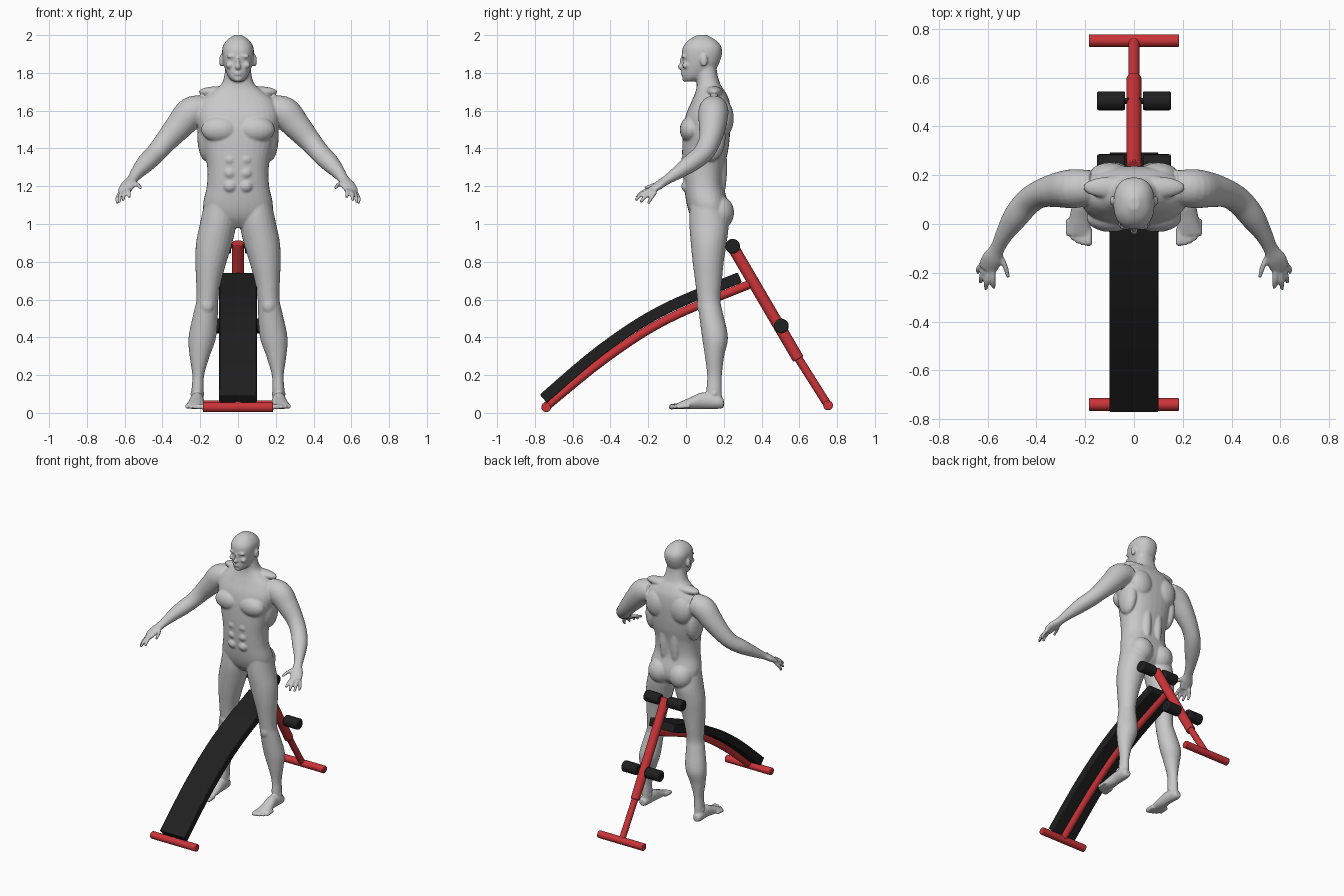
import bpy, bmesh, math
from mathutils import Vector, Matrix

default_cube = bpy.data.objects.get("Cube")
if default_cube:
    bpy.data.objects.remove(default_cube, do_unlink=True)


def material(name, colour):
    mat = bpy.data.materials.new(name)
    mat.use_nodes = True
    mat.diffuse_color = (*colour, 1)
    mat.node_tree.nodes["Principled BSDF"].inputs["Base Color"].default_value = (*colour, 1)
    return mat


GREY = material("mannequin grey", (.58, .58, .58))
RED = material("frame red", (.6, .035, .04))
BLACK = material("pad black", (.014, .014, .014))


def soft_circle(count, power):
    """Unit ring; a power under one makes it slightly boxy."""
    ring = []
    for i in range(count):
        angle = math.tau * i / count
        c, s = math.cos(angle), math.sin(angle)
        ring.append((math.copysign(abs(c) ** power, c), math.copysign(abs(s) ** power, s)))
    return ring


ROUND = soft_circle(24, 1)
BOXY = soft_circle(32, .85)
SQUARE = [(1, 1), (-1, 1), (-1, -1), (1, -1)]
X, Y, Z = Vector((1, 0, 0)), Vector((0, 1, 0)), Vector((0, 0, 1))


def refine(rows, steps=5):
    """Catmull-Rom interpolation of rows of any length."""
    rows = [Vector(r) for r in rows]
    pts = [rows[0]] + rows + [rows[-1]]
    out = []
    for a, b, c, d in zip(pts, pts[1:], pts[2:], pts[3:]):
        for k in range(steps):
            t = k / steps
            out.append(b + (c - a) * (t / 2) + (a * 2 - b * 5 + c * 4 - d) * (t * t / 2)
                       + (b * 3 - a - c * 3 + d) * (t ** 3 / 2))
    return out + [rows[-1]]


def loft(bm, rows, axes=None, ring=ROUND, side=1):
    """Skin rows of (x, y, z, radius, radius); rings follow the path unless axes are given."""
    rows = refine(rows)
    centres = [Vector(r[:3]) for r in rows]
    loops = []
    for i, row in enumerate(rows):
        if axes:
            u, v = axes
        else:
            tangent = centres[min(i + 1, len(rows) - 1)] - centres[max(i - 1, 0)]
            u = tangent.cross(Z).normalized()
            v = u.cross(tangent).normalized()
        loop = []
        for a, b in ring:
            p = centres[i] + u * (a * row[3]) + v * (b * row[4])
            loop.append(bm.verts.new((p.x * side, p.y, p.z)))
        loops.append(loop)
    n = len(ring)
    for lower, upper in zip(loops, loops[1:]):
        for j in range(n):
            k = (j + 1) % n
            bm.faces.new((lower[j], lower[k], upper[k], upper[j]))
    bm.faces.new(loops[0])
    bm.faces.new(loops[-1])


def blob(bm, centre, radii, side=1):
    """Ellipsoid used for a muscle or facial feature."""
    x, y, z = centre
    place = Matrix.Translation((x * side, y, z)) @ Matrix.Diagonal((*radii, 1))
    bmesh.ops.create_uvsphere(bm, u_segments=20, v_segments=12, radius=1, matrix=place)


def finish(bm, name, mat):
    bmesh.ops.recalc_face_normals(bm, faces=bm.faces[:])
    mesh = bpy.data.meshes.new(name)
    bm.to_mesh(mesh)
    bm.free()
    mesh.materials.append(mat)
    obj = bpy.data.objects.new(name, mesh)
    bpy.context.collection.objects.link(obj)
    return obj


def smooth(obj):
    bpy.ops.object.select_all(action='DESELECT')
    obj.select_set(True)
    bpy.context.view_layer.objects.active = obj
    bpy.ops.object.shade_smooth_by_angle(angle=math.radians(40))


def bevel(obj, width):
    mod = obj.modifiers.new("rounded edges", 'BEVEL')
    mod.width, mod.segments = width, 2


def rod(name, start, end, radius, mat, edge=.004):
    """Straight cylinder between two points."""
    start, end = Vector(start), Vector(end)
    span = end - start
    place = Matrix.Translation((start + end) / 2) @ span.to_track_quat('Z', 'Y').to_matrix().to_4x4()
    bm = bmesh.new()
    bmesh.ops.create_cone(bm, cap_ends=True, segments=24, radius1=radius, radius2=radius,
                          depth=span.length, matrix=place)
    obj = finish(bm, name, mat)
    smooth(obj)
    bevel(obj, edge)


# Rows of (height, half width, front y, back y)
TORSO = [(.98, .09, .07, .18), (1.03, .165, .03, .22), (1.1, .185, .005, .225),
         (1.2, .165, -.01, .2), (1.3, .163, -.018, .205), (1.4, .182, -.02, .225),
         (1.5, .208, -.015, .235), (1.58, .22, 0, .238), (1.65, .195, .03, .23),
         (1.7, .135, .05, .208), (1.74, .088, .057, .182), (1.8, .07, .055, .165),
         (1.86, .066, .06, .16)]
HEAD = [(1.755, .026, -.008, .05), (1.775, .048, -.018, .11), (1.81, .065, -.02, .15),
        (1.85, .077, -.018, .175), (1.9, .084, -.022, .19), (1.94, .08, -.014, .186),
        (1.975, .057, .015, .155), (2, .02, .06, .11)]
# Rows of (height, inner x, outer x, front y, back y)
LEG = [(1.1, .015, .18, .02, .2), (1, .01, .202, .018, .225), (.9, .03, .222, .025, .215),
       (.8, .06, .226, .035, .2), (.7, .088, .222, .048, .19), (.6, .104, .22, .06, .182),
       (.53, .106, .235, .068, .195), (.4, .116, .262, .085, .222), (.3, .15, .256, .1, .202),
       (.2, .179, .242, .112, .19), (.12, .182, .246, .108, .19), (.06, .187, .246, .11, .19)]
FOOT = [(.22, .2, .05, .022, .022), (.22, .17, .058, .034, .037), (.217, .09, .065, .037, .044),
        (.222, .02, .05, .044, .031), (.226, -.045, .036, .05, .016)]
ARM = [(.17, .15, 1.61, .07, .07), (.245, .145, 1.59, .08, .084), (.31, .14, 1.52, .072, .074),
       (.38, .125, 1.44, .058, .06), (.435, .09, 1.375, .055, .052), (.485, .03, 1.325, .052, .048),
       (.53, -.04, 1.275, .037, .036), (.56, -.1, 1.235, .03, .025), (.583, -.145, 1.205, .042, .022),
       (.602, -.185, 1.175, .038, .016)]
# Knuckle, middle joint and tip of the thumb and fingers
DIGITS = [((.555, -.12, 1.22), (.53, -.17, 1.207), (.515, -.22, 1.19)),
          ((.58, -.18, 1.185), (.578, -.23, 1.168), (.575, -.263, 1.14)),
          ((.596, -.183, 1.178), (.604, -.235, 1.158), (.608, -.267, 1.124)),
          ((.612, -.178, 1.172), (.625, -.215, 1.146), (.628, -.242, 1.113)),
          ((.62, -.162, 1.17), (.638, -.185, 1.138), (.638, -.2, 1.108))]

# Standing figure, fused from its parts
bm = bmesh.new()
for section in (TORSO, HEAD):
    loft(bm, [(0, (f + b) / 2, z, w, (b - f) / 2) for z, w, f, b in section], (X, Y), BOXY)
blob(bm, (0, -.026, 1.832), (.015, .018, .017))
blob(bm, (0, -.02, 1.855), (.009, .014, .035))
blob(bm, (0, -.016, 1.803), (.024, .012, .005))
blob(bm, (0, -.016, 1.792), (.021, .012, .006))
blob(bm, (0, -.006, 1.768), (.022, .014, .015))

MUSCLES = [((.095, .025, 1.5), (.1, .058, .07)),      # chest
           ((.085, .175, 1.06), (.085, .08, .09)),    # buttock
           ((.1, .195, 1.56), (.085, .058, .1)),      # shoulder blade
           ((.045, .17, 1.3), (.04, .048, .2)),       # lower back
           ((.165, .13, 1.46), (.05, .08, .13)),      # side of the back
           ((.09, .15, 1.7), (.12, .045, .03)),       # neck slope
           ((.163, .083, .57), (.036, .026, .045)),   # kneecap
           ((.215, .15, .1), (.038, .022, .025)),     # ankle
           ((.088, .095, 1.865), (.012, .02, .033)),  # ear
           ((.032, -.012, 1.887), (.03, .013, .008)), # brow
           ((.045, 0, 1.84), (.02, .02, .018))]       # cheek
for side in (1, -1):
    loft(bm, [((i + o) / 2, (f + b) / 2, z, (o - i) / 2, (b - f) / 2) for z, i, o, f, b in LEG],
         (X, Y), side=side)
    loft(bm, FOOT, (X, Z), side=side)
    loft(bm, ARM, side=side)
    for centre, radii in MUSCLES:
        blob(bm, centre, radii, side)
    for row in range(3):                              # abdominal blocks
        blob(bm, (.042, .015, 1.2 + row * .07), (.04, .04, .037), side)
    for toe in range(5):
        r = .015 - toe * .0012
        x, tip = .186 + toe * .021, -.078 + toe * toe * .0025
        loft(bm, [(x, tip + .06, .036, r, r), (x, tip, .033, r, r), (x, tip - .012, .03, r / 2, r / 2)],
             (X, Z), side=side)
    for digit in DIGITS:
        knuckle, joint, tip = (Vector(p) for p in digit)
        loft(bm, [(*knuckle, .012, .012), (*joint, .011, .011), (*tip, .008, .008)], side=side)
figure = finish(bm, "standing_figure", GREY)
fuse = figure.modifiers.new("fuse parts", 'REMESH')
fuse.mode, fuse.voxel_size, fuse.use_smooth_shade = 'VOXEL', .006, True
relax = figure.modifiers.new("soften joins", 'SMOOTH')
relax.factor, relax.iterations = .5, 4

# Curved bench pad and the tube that carries it
PAD = [(-.755, .075), (-.445, .337), (-.125, .543), (.285, .717)]
SPINE = [(-.745, .03), (-.42, .292), (-.1, .495), (.335, .68)]
bm = bmesh.new()
loft(bm, [(0, y, z, .1, .029) for y, z in PAD], ring=SQUARE)
pad = finish(bm, "bench_pad", BLACK)
smooth(pad)
bevel(pad, .006)
bm = bmesh.new()
loft(bm, [(0, y, z, .023, .023) for y, z in SPINE])
smooth(finish(bm, "bench_spine", RED))

# Floor bars and telescopic rear post
for name, y, z in (("front_floor_bar", -.74, .03), ("rear_floor_bar", .752, .04)):
    rod(name, (-.185, y, z), (.185, y, z), .026, RED)
rod("rear_post", (0, .235, .9), (0, .595, .285), .031, RED)
rod("rear_post_extension", (0, .57, .328), (0, .752, .04), .022, RED)

# Foam leg rollers on their axles
for level, y, z in (("upper", .247, .882), ("lower", .505, .46)):
    rod(level + "_axle", (-.145, y, z), (.145, y, z), .012, BLACK)
    for label, side in (("left", 1), ("right", -1)):
        rod(f"{level}_{label}_roller", (side * .036, y, z), (side * .152, y, z), .039, BLACK, .008)
